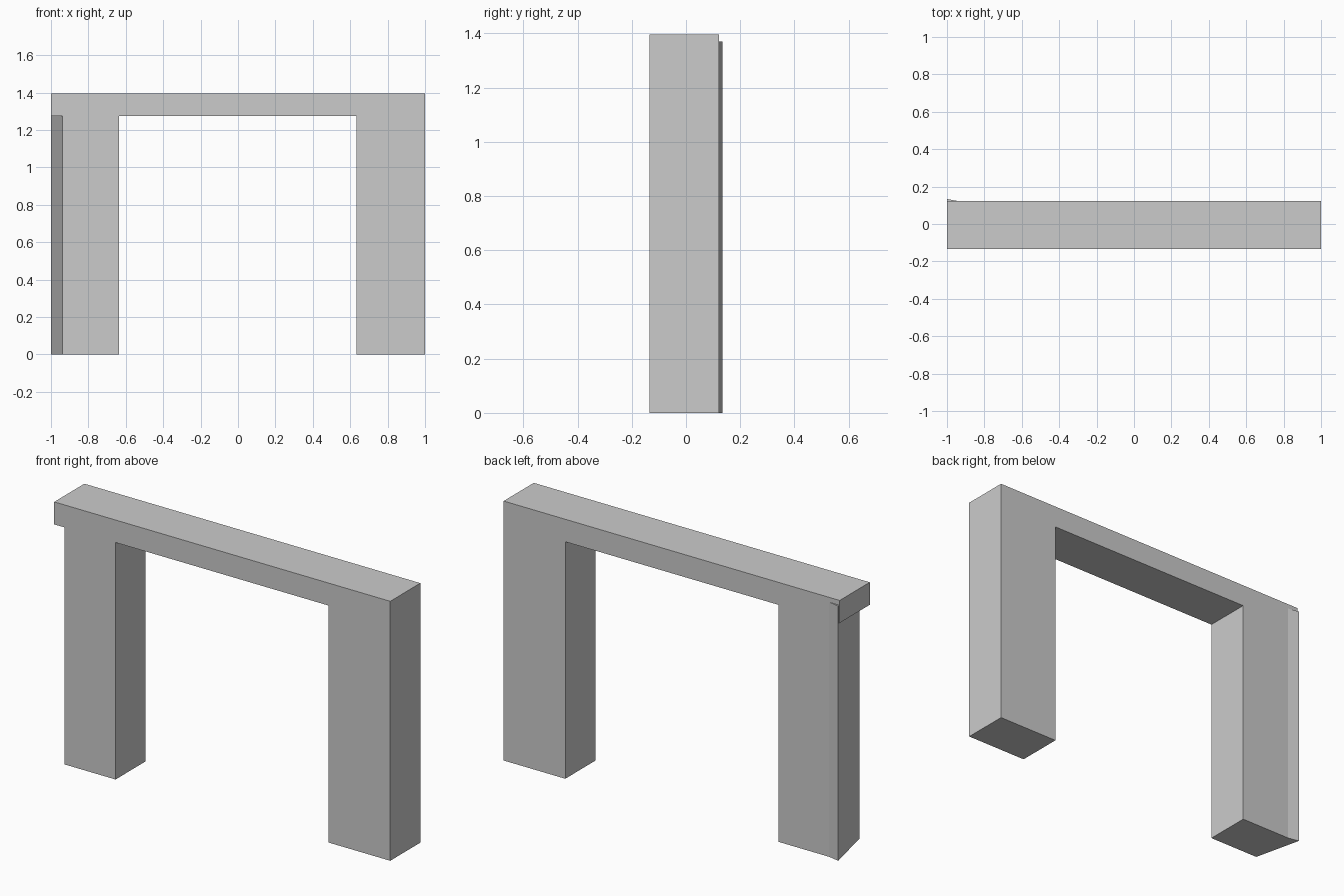
import bpy
import bmesh
from mathutils import Vector

if "Cube" in bpy.data.objects:
    bpy.data.objects.remove(bpy.data.objects["Cube"])

FRONT, BACK, FLARE = -0.134, 0.122, 0.134   # y planes
TOP, UNDER, FLARE_TOP = 1.396, 1.275, 1.37  # z levels


def prism(name, outline, sweep):
    """Extrude a flat outline of 3D points along a vector into a solid."""
    bm = bmesh.new()
    face = bm.faces.new([bm.verts.new(p) for p in outline])
    result = bmesh.ops.extrude_face_region(bm, geom=[face], use_keep_orig=True)
    moved = [g for g in result["geom"] if isinstance(g, bmesh.types.BMVert)]
    bmesh.ops.translate(bm, verts=moved, vec=Vector(sweep))
    bmesh.ops.recalc_face_normals(bm, faces=bm.faces)
    mesh = bpy.data.meshes.new(name)
    bm.to_mesh(mesh)
    bm.free()
    obj = bpy.data.objects.new(name, mesh)
    bpy.context.collection.objects.link(obj)
    return obj


# Top beam and straight right leg, one front profile swept in depth
beam_profile = [(-1, TOP), (-1, UNDER), (0.633, UNDER), (0.633, 0), (1, 0), (1, TOP)]
prism("beam_and_right_leg", [(x, FRONT, z) for x, z in beam_profile],
      (0, BACK - FRONT, 0))

# Left leg: outer side slants outward to a flared back corner
leg_plan = [(-0.635, FRONT), (-0.635, BACK), (-0.938, BACK), (-1, FLARE), (-0.938, FRONT)]
prism("left_leg", [(x, y, 0) for x, y in leg_plan], (0, 0, UNDER))

# Flared corner continues up behind the beam
flare_plan = [(-0.938, BACK), (-1, FLARE), (-0.997, BACK)]
prism("left_leg_flare", [(x, y, UNDER) for x, y in flare_plan],
      (0, 0, FLARE_TOP - UNDER))
